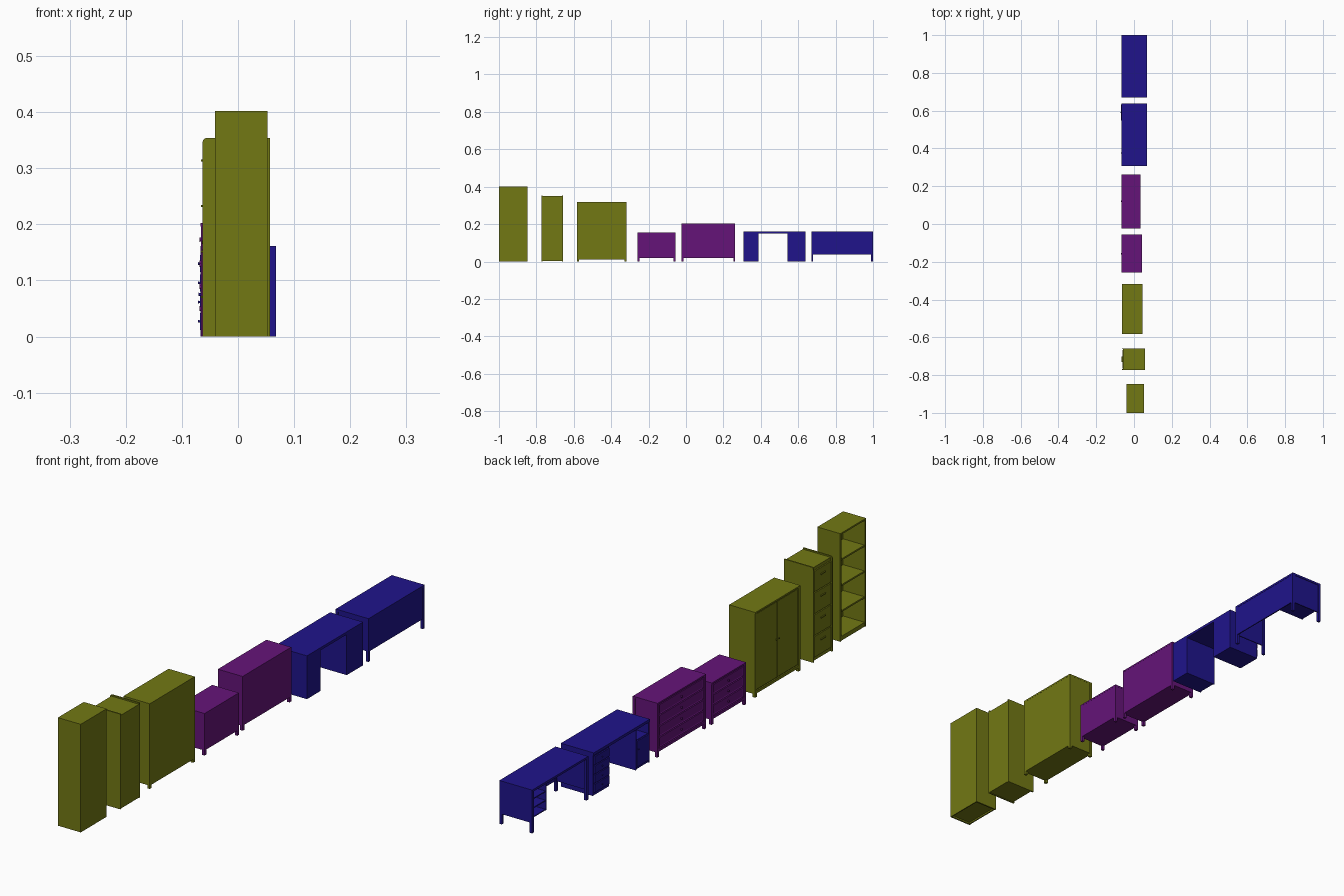
import bpy, bmesh, math
from mathutils import Matrix

if "Cube" in bpy.data.objects:
    bpy.data.objects.remove(bpy.data.objects["Cube"])


def material(name, rgb):
    m = bpy.data.materials.new(name)
    m.diffuse_color = (*rgb, 1)
    m.use_nodes = True
    m.node_tree.nodes["Principled BSDF"].inputs["Base Color"].default_value = m.diffuse_color
    return m


OLIVE = material("olive", (0.17, 0.19, 0.007))
PURPLE = material("purple", (0.13, 0.007, 0.19))
BLUE = material("blue", (0.014, 0.007, 0.26))


def finish(name, bm, mat):
    mesh = bpy.data.meshes.new(name)
    bmesh.ops.recalc_face_normals(bm, faces=bm.faces)
    bm.to_mesh(mesh)
    bm.free()
    mesh.materials.append(mat)
    ob = bpy.data.objects.new(name, mesh)
    bpy.context.collection.objects.link(ob)
    return ob


def box(name, mat, x0, x1, y0, y1, z0, z1):
    bm = bmesh.new()
    bmesh.ops.create_cube(bm, size=1)
    for v in bm.verts:
        v.co = ((x0 + x1) / 2 + v.co.x * (x1 - x0),
                (y0 + y1) / 2 + v.co.y * (y1 - y0),
                (z0 + z1) / 2 + v.co.z * (z1 - z0))
    return finish(name, bm, mat)


def knob(name, mat, x, y, z, r=0.003, length=0.004):
    # Short round pull projecting toward -x
    bm = bmesh.new()
    bmesh.ops.create_cone(bm, cap_ends=True, segments=12, radius1=r * 0.7,
                          radius2=r, depth=length)
    bm.transform(Matrix.Translation((x - length / 2, y, z)) @ Matrix.Rotation(-math.pi / 2, 4, 'Y'))
    return finish(name, bm, mat)


def bookcase(y0, y1, x0, x1, h):
    t = 0.006
    box("bookcase_back", OLIVE, x1 - 0.004, x1, y0 + t, y1 - t, 0, h - t)
    for y in (y0, y1 - t):
        box("bookcase_side", OLIVE, x0, x1, y, y + t, 0, h - t)
    box("bookcase_top", OLIVE, x0, x1, y0, y1, h - t, h)
    box("bookcase_plinth", OLIVE, x0 + 0.002, x0 + 0.007, y0 + t, y1 - t, 0, 0.012)
    box("bookcase_floor", OLIVE, x0 + 0.002, x1 - 0.004, y0 + t, y1 - t, 0.006, 0.016)
    step = (h - t - 0.012) / 4
    for i in range(1, 4):
        z = 0.012 + i * step
        box("bookcase_shelf", OLIVE, x0 + 0.003, x1 - 0.004, y0 + t, y1 - t, z - 0.003, z + 0.003)


def filing_cabinet(y0, y1, x0, x1, h):
    t, r = 0.005, 0.008
    # Side panels with a rounded upper front corner
    prof = [(x0, 0), (x1, 0), (x1, h)]
    prof += [(x0 + r - r * math.sin(a), h - r + r * math.cos(a))
             for a in (i * math.pi / 12 for i in range(7))]
    for y in (y0, y1 - t):
        bm = bmesh.new()
        f = bm.faces.new([bm.verts.new((x, y, z)) for x, z in prof])
        ext = bmesh.ops.extrude_face_region(bm, geom=[f])["geom"]
        bmesh.ops.translate(bm, vec=(0, t, 0), verts=[v for v in ext if isinstance(v, bmesh.types.BMVert)])
        finish("filing_cabinet_side", bm, OLIVE)
    box("filing_cabinet_body", OLIVE, x0 + 0.006, x1, y0 + t, y1 - t, 0.002, h - 0.005)
    step = (h - 0.03) / 4
    yc = (y0 + y1) / 2
    for i in range(4):
        z = 0.015 + i * step
        box("filing_drawer", OLIVE, x0 + 0.001, x0 + 0.007, y0 + t + 0.003, y1 - t - 0.003,
            z + 0.002, z + step - 0.002)
        box("filing_drawer_handle", OLIVE, x0 - 0.003, x0 + 0.002, yc - 0.014, yc + 0.014,
            z + step * 0.66, z + step * 0.66 + 0.004)


def carcass(kind, mat, y0, y1, x0, x1, h, clear):
    # Corner posts, raised body and top slab
    p = 0.010
    for x in (x0, x1 - p):
        for y in (y0, y1 - p):
            box(kind + "_corner_post", mat, x, x + p, y, y + p, 0, h - 0.006)
    box(kind + "_body", mat, x0 + 0.006, x1 - 0.0005, y0 + 0.0005, y1 - 0.0005, clear, h - 0.006)
    box(kind + "_top", mat, x0 - 0.001, x1, y0, y1, h - 0.006, h)
    box(kind + "_bottom_rail", mat, x0 + 0.001, x0 + 0.008, y0 + p, y1 - p, clear, clear + 0.010)


def wardrobe(y0, y1, x0, x1, h):
    carcass("wardrobe", OLIVE, y0, y1, x0, x1, h, 0.012)
    yc = (y0 + y1) / 2
    for s in (-1, 1):
        a, b = sorted((yc + s * 0.001, yc + s * ((y1 - y0) / 2 - 0.012)))
        box("wardrobe_door", OLIVE, x0 + 0.002, x0 + 0.007, a, b, 0.026, h - 0.010)
        knob("wardrobe_knob", OLIVE, x0 + 0.002, yc + s * 0.008, h * 0.53)


def dresser(kind, y0, y1, x0, x1, h, count):
    carcass(kind, PURPLE, y0, y1, x0, x1, h, 0.018)
    z0, yc = 0.030, (y0 + y1) / 2
    step = (h - 0.009 - z0) / count
    for i in range(count):
        z = z0 + i * step
        # Drawer front with raised border and recessed field
        ya, yb, za, zb = y0 + 0.013, y1 - 0.013, z + 0.002, z + step - 0.002
        d = box(kind + "_drawer", PURPLE, x0 + 0.001, x0 + 0.007, ya, yb, za, zb)
        bm = bmesh.new()
        bm.from_mesh(d.data)
        f = min(bm.faces, key=lambda q: q.calc_center_median().x)
        bmesh.ops.inset_region(bm, faces=[f], thickness=0.005, depth=0)
        bmesh.ops.translate(bm, vec=(0.002, 0, 0), verts=f.verts)
        bm.to_mesh(d.data)
        bm.free()
        knob(kind + "_knob", PURPLE, x0 + 0.003, yc, (za + zb) / 2, 0.004, 0.006)


def pedestal_desk(y0, y1, x0, x1, h):
    t, ya, yb = 0.004, y0 + 0.080, y1 - 0.096
    box("pedestal_desk_top", BLUE, x0, x1, y0, y1, h - 0.010, h)
    # Drawer pedestal
    box("drawer_pedestal", BLUE, x0 + 0.004, x1, yb, y1, 0, h - 0.010)
    step = (h - 0.024) / 4
    for i in range(4):
        z = 0.010 + i * step
        box("desk_drawer", BLUE, x0 - 0.001, x0 + 0.005, yb + 0.005, y1 - 0.005,
            z + 0.002, z + step - 0.002)
        knob("desk_drawer_knob", BLUE, x0 - 0.001, (yb + y1) / 2, z + step / 2, 0.0025, 0.003)
    # Cupboard pedestal with an open cubby above the door
    for y in (y0, ya - t):
        box("cupboard_side", BLUE, x0 + 0.002, x1, y, y + t, 0, h - 0.010)
    box("cupboard_back", BLUE, x1 - t, x1, y0 + t, ya - t, 0, h - 0.010)
    box("cupboard_body", BLUE, x0 + 0.006, x1 - t, y0 + t, ya - t, 0, 0.108)
    box("cupboard_door", BLUE, x0 + 0.001, x0 + 0.006, y0 + t + 0.001, ya - t - 0.001, 0.010, 0.106)
    knob("cupboard_knob", BLUE, x0 + 0.001, ya - 0.012, 0.075)


def panel_desk(y0, y1, x0, x1, h):
    p, clear = 0.010, 0.037
    box("panel_desk_top", BLUE, x0, x1, y0, y1, h - 0.008, h)
    for x in (x0, x1 - p):
        for y in (y0, y1 - p):
            box("desk_leg", BLUE, x, x + p, y, y + p, 0, h - 0.008)
    box("modesty_panel", BLUE, x1 - 0.005, x1 - 0.001, y0 + p, y1 - p, clear, h - 0.008)
    for y in (y0 + 0.002, y1 - 0.006):
        box("desk_side_panel", BLUE, x0 + p, x1 - p, y, y + 0.004, clear, h - 0.008)
    # Open hanging shelf unit beside the +y panel
    a, b, t, zb = y1 - 0.096, y1 - 0.006, 0.004, 0.048
    box("hanging_unit_side", BLUE, x0 + 0.008, x1 - 0.005, a, a + t, zb, h - 0.008)
    for z in (zb, 0.082, 0.116):
        box("hanging_unit_shelf", BLUE, x0 + 0.010, x1 - 0.005, a + t, b, z, z + t)


bookcase(-1.0, -0.848, -0.041, 0.053, 0.402)
filing_cabinet(-0.773, -0.658, -0.063, 0.057, 0.354)
wardrobe(-0.583, -0.318, -0.062, 0.045, 0.317)
dresser("nightstand", -0.258, -0.056, -0.066, 0.043, 0.156, 3)
dresser("dresser", -0.023, 0.263, -0.066, 0.035, 0.202, 4)
pedestal_desk(0.308, 0.638, -0.067, 0.068, 0.161)
panel_desk(0.670, 1.0, -0.067, 0.068, 0.161)
